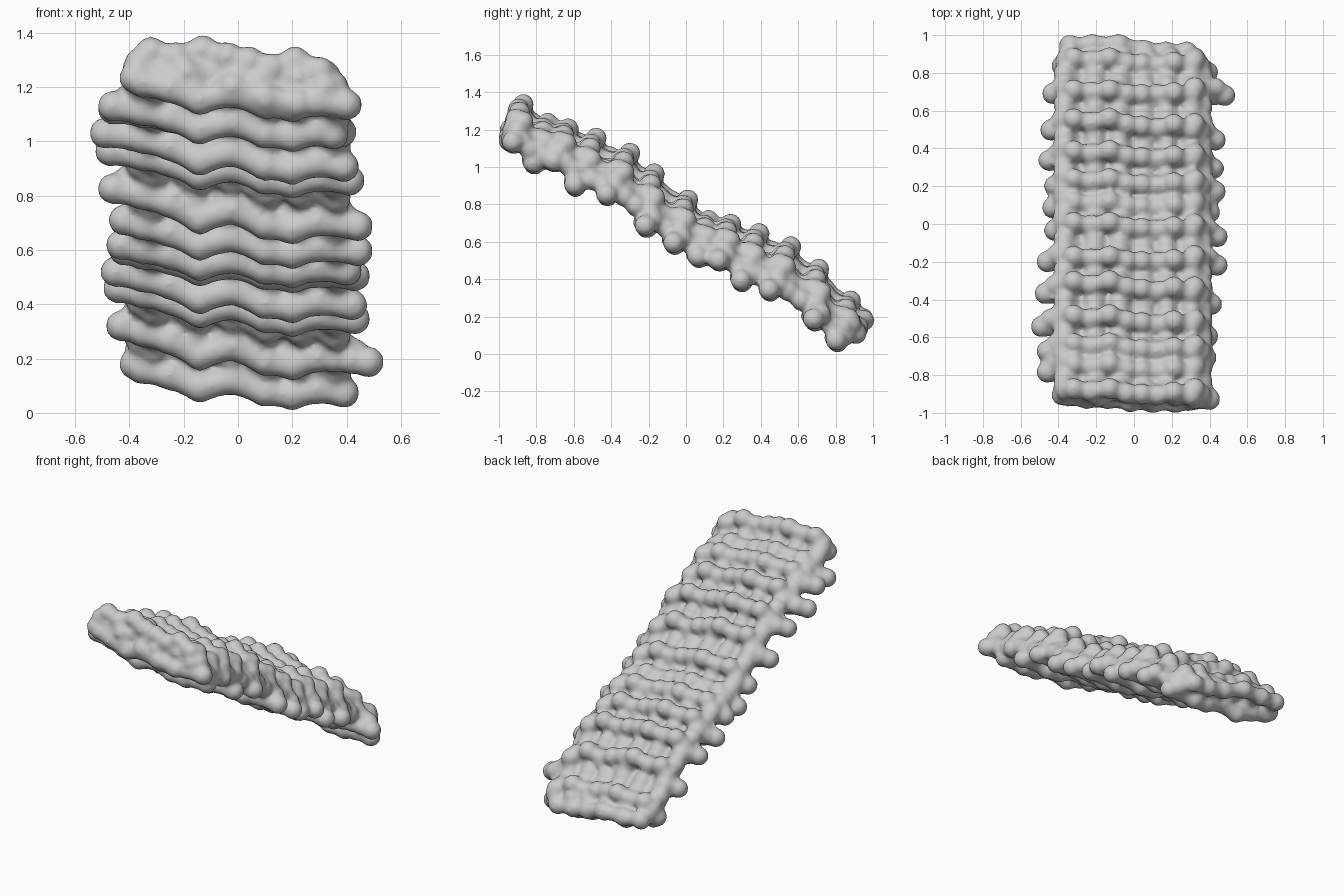
import bpy, bmesh
from mathutils import Vector

if "Cube" in bpy.data.objects:
    bpy.data.objects.remove(bpy.data.objects["Cube"])

R = 0.056      # bead radius used for placing
GROW = 1.07    # makes up for the shrinkage of smoothing

# one ridge per row: bottom (y, z), top (y, z), left end x, right end x
RIDGES = [
    (-.93, 1.07, -.88, 1.39, -.38, .40),
    (-.82, .96, -.75, 1.29, -.46, .35),
    (-.71, .97, -.64, 1.26, -.46, .38),
    (-.60, .84, -.49, 1.21, -.49, .39),
    (-.43, .79, -.31, 1.13, -.47, .41),
    (-.22, .62, -.18, 1.02, -.46, .44),
    (-.07, .53, .00, .88, -.42, .44),
    (.06, .46, .11, .77, -.43, .40),
    (.17, .44, .23, .75, -.42, .43),
    (.29, .33, .38, .70, -.45, .42),
    (.44, .28, .55, .63, -.44, .43),
    (.68, .12, .70, .51, -.43, .48),
    (.80, .01, .87, .34, -.38, .39),
]
# bead chains as (x, height fraction across the ridge, y shift)
UPPER = [(-.32, .97, .01), (-.23, .88, 0), (-.13, 1, .01), (-.04, .88, -.01),
         (.04, .80, -.01), (.12, .68, -.01), (.21, .80, 0), (.30, .62, -.01)]
LOWER = [(-.25, .34, -.01), (-.14, .13, 0), (-.02, .26, -.015), (.10, .06, 0),
         (.20, 0, .01), (.29, .10, -.01)]
MIDDLE = [(-.35, .68, .015), (-.19, .60, -.015), (-.06, .58, .015),
          (.07, .42, -.015), (.19, .40, .015), (.32, .34, -.015)]

# template ball, copied for every bead
bm = bmesh.new()
bmesh.ops.create_icosphere(bm, subdivisions=2, radius=1)
bm.verts.index_update()
BALL_V = [v.co.copy() for v in bm.verts]
BALL_F = [[v.index for v in f.verts] for f in bm.faces]
bm.free()
verts, faces = [], []


def bead(p, r=R):
    n, r = len(verts), r * GROW
    verts.extend((p.x + v.x * r, p.y + v.y * r, p.z + v.z * r) for v in BALL_V)
    faces.extend((a + n, b + n, c + n) for a, b, c in BALL_F)


def chain(points, r=R, neck=.8):
    """Beads joined by slightly thinner necks."""
    for a, b in zip(points, points[1:]):
        for f in (.33, .67):
            bead(a.lerp(b, f), r * neck)
    for p in points:
        bead(p, r)


def place(ridge, x, t, dy=0):
    yb, zb, yt, zt = ridge[:4]
    z0, z1 = zb + R, zt - R
    return Vector((x, yb + (yt - yb) * t + dy, z0 + (z1 - z0) * t))


for ridge in RIDGES:
    left, right = ridge[4:]
    up = [place(ridge, *p) for p in UPPER]
    low = [place(ridge, *p) for p in LOWER]
    mid = [place(ridge, *p) for p in MIDDLE]
    # the three chains and the protruding ends
    chain(up)
    chain([place(ridge, left, .52), place(ridge, -.35, .44)] + low
          + [place(ridge, right, .04)], neck=.9)
    chain(mid, R * .95)
    # webs across the ridge
    for m, l, u in zip(mid, low, up):
        bead(m.lerp(l, .5), R * .85)
        bead(m.lerp(u, .5), R * .85)
    # stacked beads that thicken both ends
    chain([place(ridge, left + .05, .60, .03), place(ridge, -.36, .78, .01)], neck=.95)
    chain([place(ridge, right - .05, .14, .035), place(ridge, .35, .36, .01),
           place(ridge, .32, .56, .03)], neck=.9)

# filling between neighbouring ridges
for a, b in zip(RIDGES, RIDGES[1:]):
    for x, t, dy in MIDDLE:
        pa, pb = place(a, x, t), place(b, x, t)
        for f in (.33, .67):
            bead(pa.lerp(pb, f), R * 1.05)
            bead(pa.lerp(pb, f) + Vector((.04, 0, -.03)), R)
            bead(pa.lerp(pb, f) + Vector((-.02, 0, .03)), R)

# low lip at the back edge
chain([Vector(p) for p in ((-.34, .945, .19), (-.22, .95, .18), (-.08, .95, .18),
                           (.05, .92, .14), (.17, .91, .12), (.28, .91, .11))])
for x, t, dy in MIDDLE:
    bead(Vector((x, .88, .11 + .15 * t)))

# short bulge low on the front edge
chain([Vector(p) for p in ((-.02, -.94, 1.20), (.10, -.945, 1.16), (.22, -.945, 1.14))])

mesh = bpy.data.meshes.new("ridged_sheet")
mesh.from_pydata(verts, [], faces)
mesh.update()
sheet = bpy.data.objects.new("ridged_sheet", mesh)
bpy.context.collection.objects.link(sheet)

# fuse the beads into one smooth skin
remesh = sheet.modifiers.new("fuse", 'REMESH')
remesh.mode = 'VOXEL'
remesh.voxel_size = 0.014
remesh.use_smooth_shade = True
smooth = sheet.modifiers.new("soften", 'SMOOTH')
smooth.factor = 0.5
smooth.iterations = 5
